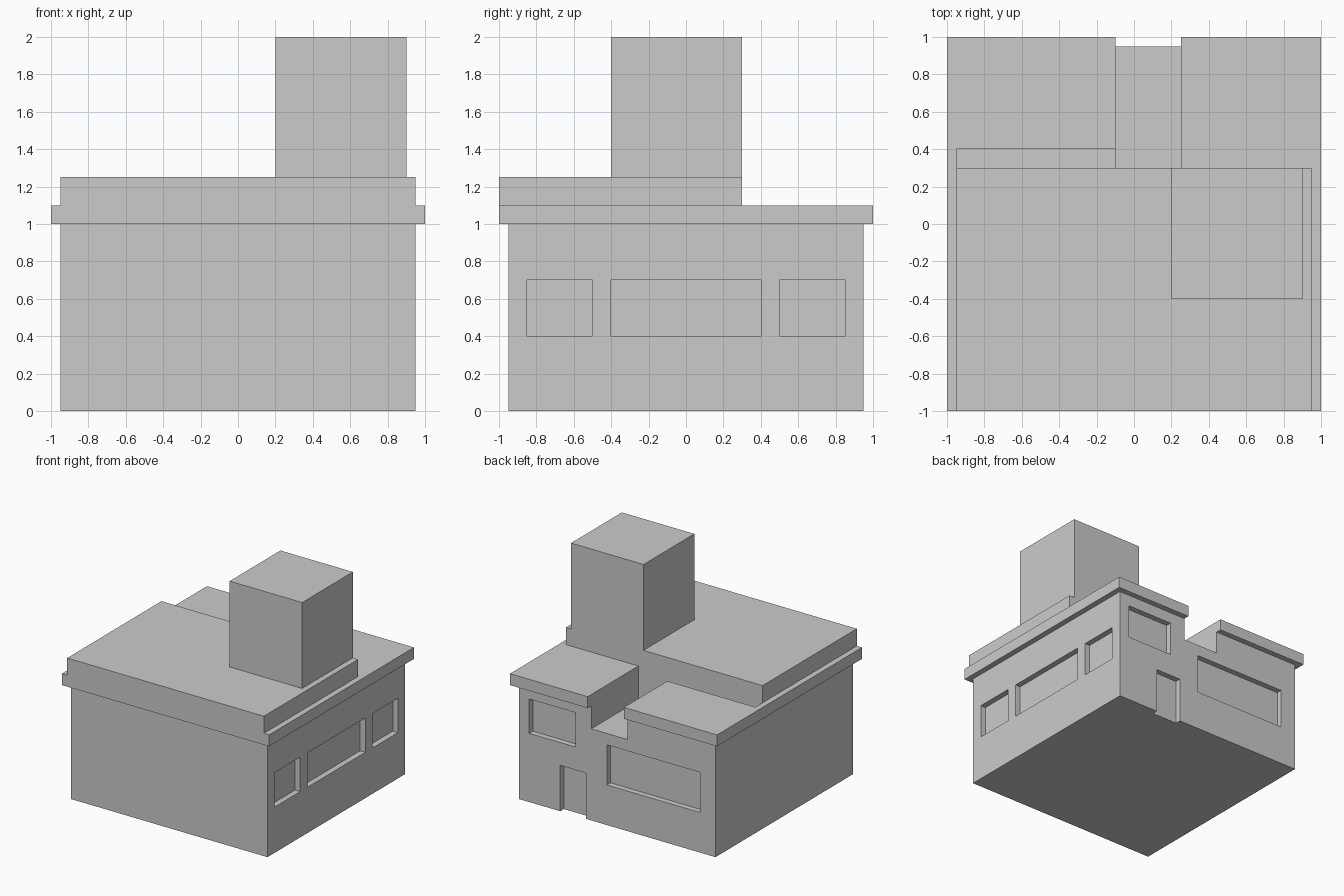
import bpy, bmesh

if "Cube" in bpy.data.objects:
    bpy.data.objects.remove(bpy.data.objects["Cube"])


def make_object(name, bm):
    bmesh.ops.recalc_face_normals(bm, faces=bm.faces)
    mesh = bpy.data.meshes.new(name)
    bm.to_mesh(mesh)
    bm.free()
    obj = bpy.data.objects.new(name, mesh)
    bpy.context.collection.objects.link(obj)
    return obj


def add_prism(bm, outline, z0, z1):
    """Extrude a plan outline from z0 up to z1."""
    face = bm.faces.new([bm.verts.new((x, y, z0)) for x, y in outline])
    ext = bmesh.ops.extrude_face_region(bm, geom=[face], use_keep_orig=True)
    for v in ext["geom"]:
        if isinstance(v, bmesh.types.BMVert):
            v.co.z = z1


def add_box(bm, x0, x1, y0, y1, z0, z1):
    add_prism(bm, [(x0, y0), (x1, y0), (x1, y1), (x0, y1)], z0, z1)


def box(name, *bounds):
    bm = bmesh.new()
    add_box(bm, *bounds)
    return make_object(name, bm)


# Main walls
walls = box("walls", -0.95, 0.95, -0.95, 0.95, 0, 1)

# Openings: roof notch, back door, back windows, right side windows
bm = bmesh.new()
add_box(bm, -0.1, 0.25, 0.3, 1.1, 0.8, 1.2)
add_box(bm, 0.3, 0.55, 0.9, 1.1, -0.1, 0.4)
for x0, x1, z0, z1 in [(-0.8, 0.1, 0.35, 0.7), (0.4, 0.85, 0.6, 0.9)]:
    add_box(bm, x0, x1, 0.9, 1.1, z0, z1)
for y0, y1 in [(-0.85, -0.5), (-0.4, 0.4), (0.5, 0.85)]:
    add_box(bm, 0.9, 1.1, y0, y1, 0.4, 0.7)
cutter = make_object("opening_cutter", bm)
cutter.hide_render = True
cutter.hide_set(True)
cutter.display_type = 'WIRE'

mod = walls.modifiers.new("openings", 'BOOLEAN')
mod.operation = 'DIFFERENCE'
mod.solver = 'EXACT'
mod.object = cutter

# Overhanging roof slab with the back notch and the narrow gutter beside it
bm = bmesh.new()
add_prism(bm, [(-1, -1), (1, -1), (1, 1), (0.25, 1), (0.25, 0.3),
               (-0.95, 0.3), (-0.95, 0.4), (-0.1, 0.4), (-0.1, 1), (-1, 1)],
          1, 1.1)
make_object("roof_slab", bm)

# Raised roof deck and tower
box("raised_deck", -0.95, 0.95, -1, 0.3, 1.1, 1.25)
box("roof_tower", 0.2, 0.9, -0.4, 0.3, 1.25, 2)
